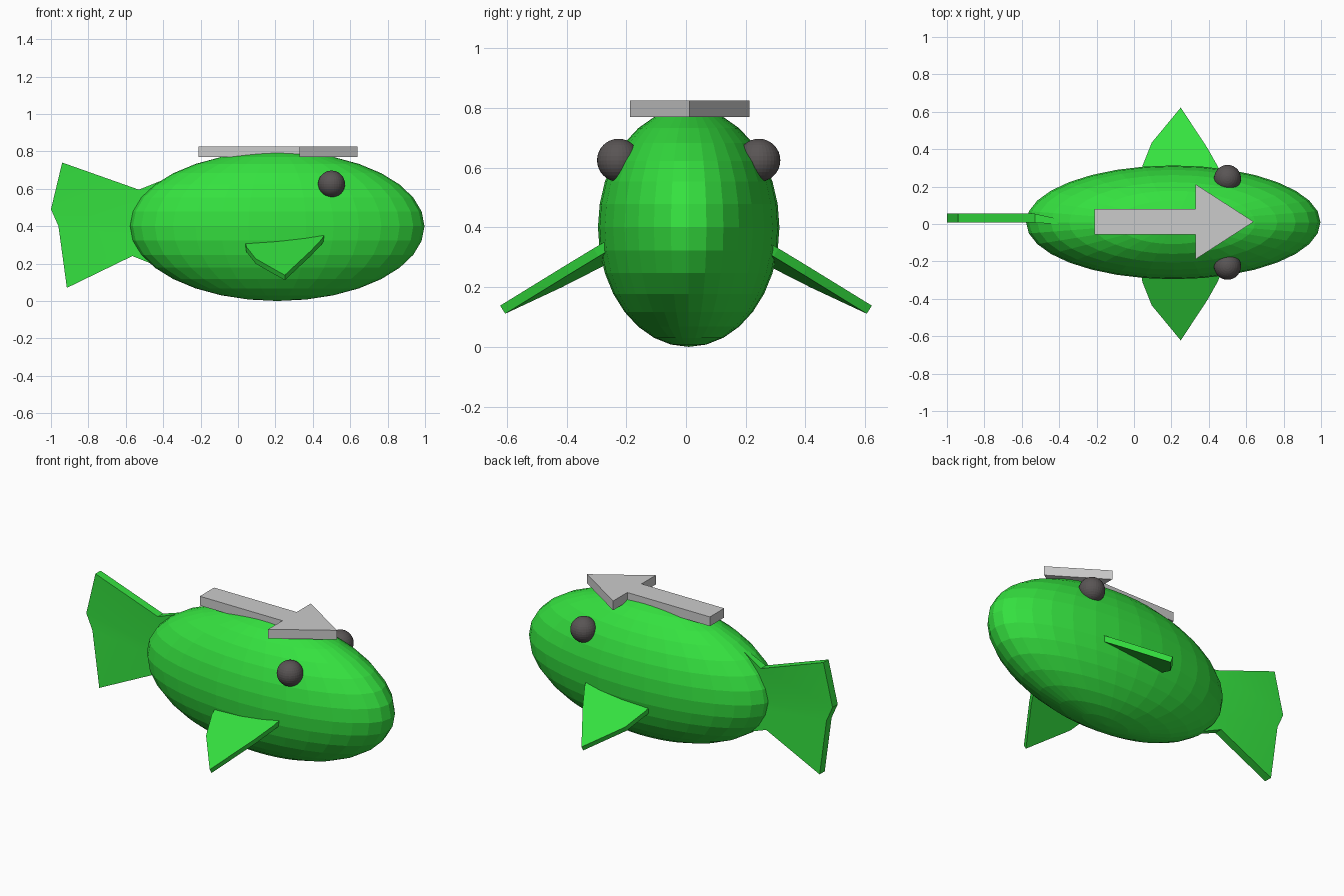
import bpy, bmesh
from mathutils import Vector

if "Cube" in bpy.data.objects:
    bpy.data.objects.remove(bpy.data.objects["Cube"])


def material(name, color):
    m = bpy.data.materials.new(name)
    m.diffuse_color = color
    m.use_nodes = True
    m.node_tree.nodes["Principled BSDF"].inputs["Base Color"].default_value = m.diffuse_color
    return m


GREEN = material("green", (0.035, 0.75, 0.05, 1))
DARK = material("dark", (0.1, 0.09, 0.09, 1))


def ellipsoid(name, center, radii, mat):
    bpy.ops.mesh.primitive_uv_sphere_add(segments=32, ring_count=16, radius=1, location=center)
    ob = bpy.context.object
    ob.name = name
    ob.scale = radii
    bpy.ops.object.transform_apply(location=False, rotation=False, scale=True)
    ob.data.materials.append(mat)
    return ob


def slab(name, outline, offset, mat=None):
    """Closed plate: an outline face extruded along an offset."""
    bm = bmesh.new()
    face = bm.faces.new([bm.verts.new(p) for p in outline])
    ext = bmesh.ops.extrude_face_region(bm, geom=[face], use_keep_orig=True)
    moved = [g for g in ext["geom"] if isinstance(g, bmesh.types.BMVert)]
    bmesh.ops.translate(bm, verts=moved, vec=Vector(offset))
    return finish(name, bm, mat)


def finish(name, bm, mat):
    bmesh.ops.recalc_face_normals(bm, faces=bm.faces[:])
    me = bpy.data.meshes.new(name)
    bm.to_mesh(me)
    bm.free()
    ob = bpy.data.objects.new(name, me)
    bpy.context.collection.objects.link(ob)
    if mat:
        me.materials.append(mat)
    return ob


# Body
CY = 0.009
ellipsoid("body", (0.21, CY, 0.4), (0.787, 0.304, 0.4), GREEN)

# Eyes and side fins, mirrored left and right
fin_plan = [(0.03, 0.2), (0.045, 0.31), (0.095, 0.435), (0.25, 0.6225),
            (0.39, 0.41), (0.447, 0.31), (0.49, 0.2)]
for side, s in (("right", -1), ("left", 1)):
    ellipsoid(side + "_eye", (0.5, CY + s * 0.235, 0.625), (0.072, 0.072, 0.072), DARK)
    outline = [(x, s * y, 0.138 + 0.55 * (0.6225 - y) + 0.1 * (x - 0.25)) for x, y in fin_plan]
    slab(side + "_fin", outline, (0, -s * 0.017, -0.027), GREEN)

# Tail: columns of (x, y, z, half thickness) from root to rear edge, pinched in the middle
TY = 0.031
columns = [
    [(-0.38, 0.01, 0.655, 0.012), (-0.42, 0.01, 0.4, 0.012), (-0.34, 0.01, 0.15, 0.012)],
    [(-0.53, TY, 0.595, 0.024), (-0.56, TY, 0.41, 0.010), (-0.565, TY, 0.24, 0.024)],
    [(-0.94, TY, 0.74, 0.024), (-1.0, TY, 0.49, 0.024), (-0.915, TY, 0.07, 0.024)],
]
# Small step in the rear edge
for col, p in zip(columns, [(-0.38, 0.01, 0.32, 0.012), (-0.565, TY, 0.35, 0.014), (-0.96, TY, 0.40, 0.024)]):
    col.insert(2, p)
bm = bmesh.new()
sides = [[[bm.verts.new((x, y + s * t, z)) for x, y, z, t in col] for col in columns] for s in (-1, 1)]
rows = len(columns[0])
for g in sides:
    for i in range(len(columns) - 1):
        for j in range(rows - 1):
            bm.faces.new((g[i][j], g[i + 1][j], g[i + 1][j + 1], g[i][j + 1]))
a, b = sides
rim = lambda g: ([c[0] for c in g] + g[-1][1:] + [c[-1] for c in g[-2::-1]] + g[0][-2:0:-1])
ra, rb = rim(a), rim(b)
for k in range(len(ra)):
    n = (k + 1) % len(ra)
    bm.faces.new((ra[k], ra[n], rb[n], rb[k]))
tail = finish("tail", bm, GREEN)
bpy.ops.object.select_all(action="DESELECT")
tail.select_set(True)
bpy.context.view_layer.objects.active = tail
bpy.ops.object.shade_smooth_by_angle()

# Direction arrow on the back
half = [(-0.212, 0.067), (0.33, 0.067), (0.33, 0.2)]
arrow = half + [(0.64, 0)] + [(x, -y) for x, y in reversed(half)]
slab("arrow", [(x, y + 0.012, 0.77) for x, y in arrow], (0, 0, 0.055))
